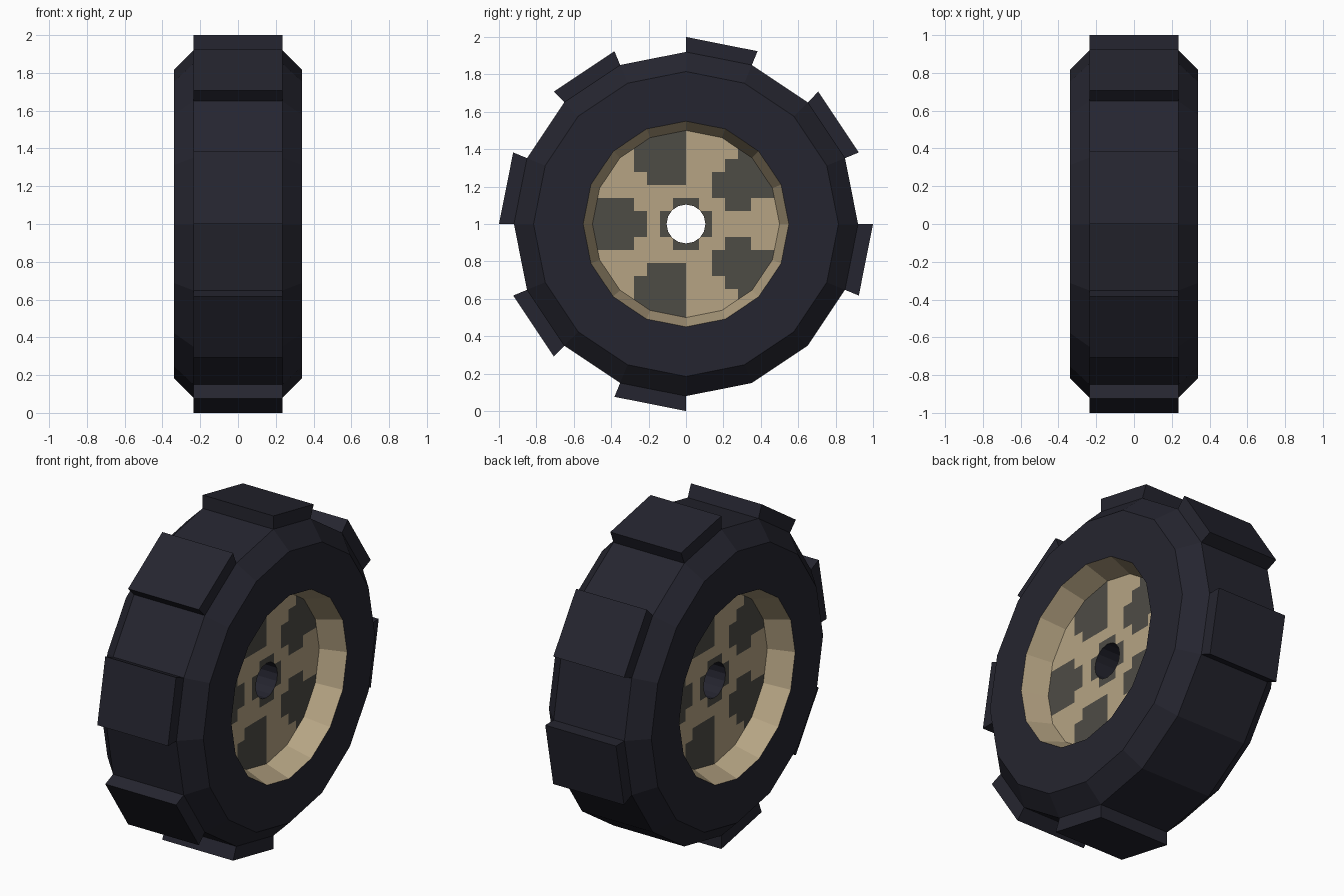
import bpy, bmesh, math

if "Cube" in bpy.data.objects:
    bpy.data.objects.remove(bpy.data.objects["Cube"])

SIDES = 16
CELL = 0.0693      # size of one painted square on the wheel disc
DISC_X = 0.19      # how far out the disc faces sit


def material(name, rgb):
    m = bpy.data.materials.new(name)
    m.diffuse_color = (*rgb, 1)
    m.use_nodes = True
    m.node_tree.nodes["Principled BSDF"].inputs["Base Color"].default_value = m.diffuse_color
    return m


rubber = material("dark_rubber", (0.0185, 0.0185, 0.0290))
tan = material("tan_metal", (0.465, 0.370, 0.228))
gray = material("dark_gray_paint", (0.076, 0.072, 0.060))


def point(x, r, step):
    """Point on a ring around the x axis, measured from the top, clockwise seen from +x."""
    t = 2 * math.pi * step / SIDES
    return (x, r * math.sin(t), r * math.cos(t))


def finish(bm, name, mats):
    mesh = bpy.data.meshes.new(name)
    bm.to_mesh(mesh)
    bm.free()
    for m in mats:
        mesh.materials.append(m)
    ob = bpy.data.objects.new(name, mesh)
    ob.location.z = 1.0
    bpy.context.collection.objects.link(ob)
    return ob


def lathe(profile):
    """Sweep (x, radius) points around the x axis."""
    bm = bmesh.new()
    rings = [[bm.verts.new(point(x, r, i)) for i in range(SIDES)] for x, r in profile]
    for a, b in zip(rings, rings[1:]):
        for i in range(SIDES):
            j = (i + 1) % SIDES
            bm.faces.new((a[i], b[i], b[j], a[j]))
    return bm


# Tyre with chamfered shoulders
finish(lathe([(-0.34, 0.55), (-0.34, 0.815), (-0.235, 0.92),
              (0.235, 0.92), (0.34, 0.815), (0.34, 0.55)]), "tire", [rubber])

# Axle hole lining
finish(lathe([(DISC_X, 0.104), (-DISC_X, 0.104)]), "axle_hole", [rubber])

# Painted cells as (y0, y1, z0, z1) in cell units, mirrored in z
PAINT = [(-4, 0, 4, 8), (-3, 0, 3, 4),                              # rear windows
         (-8, -4, 0, 2), (-4, -3, 0, 1),                            # side window
         (2, 8, 2, 4), (3, 5, 1, 2), (3, 8, 4, 5), (4, 8, 5, 8),    # front windows
         (-2, 2, 0, 1), (-1, 1, 0, 2)]                              # hub cross

# Rims and painted discs, the left side being the right side turned around
for side, label in ((1, "right"), (-1, "left")):
    rim = [(side * 0.34, 0.55), (side * DISC_X, 0.50)]
    disc = [(side * DISC_X, 0.50), (side * DISC_X, 0.104)]
    if side < 0:
        rim.reverse()
        disc.reverse()
    finish(lathe(rim), label + "_rim", [tan])

    bm = lathe(disc)
    for k in range(-8, 9):
        for normal in ((0, 1, 0), (0, 0, 1)):
            co = [k * CELL * n for n in normal]
            geom = bm.verts[:] + bm.edges[:] + bm.faces[:]
            bmesh.ops.bisect_plane(bm, geom=geom, dist=1e-5, plane_co=co, plane_no=normal)
    for f in bm.faces:
        c = f.calc_center_median()
        y, z = side * c.y / CELL, abs(c.z) / CELL
        f.material_index = int(any(y0 < y < y1 and z0 < z < z1 for y0, y1, z0, z1 in PAINT))
    finish(bm, label + "_disc", [tan, gray])

# Tread lugs on every second facet, one of them missing
for n, step in enumerate((0, 2, 4, 8, 10, 12, 14)):
    bm = bmesh.new()
    ends = []
    for x in (-0.235, 0.235):
        ends.append([bm.verts.new(point(x, r, s)) for r, s in
                     ((0.918, step), (1.0, step), (1.0, step + 1), (0.918, step + 1))])
        bm.faces.new(ends[-1])
    for i in range(4):
        j = (i + 1) % 4
        bm.faces.new((ends[0][i], ends[0][j], ends[1][j], ends[1][i]))
    bmesh.ops.recalc_face_normals(bm, faces=bm.faces[:])
    finish(bm, f"tread_lug_{n + 1}", [rubber])
